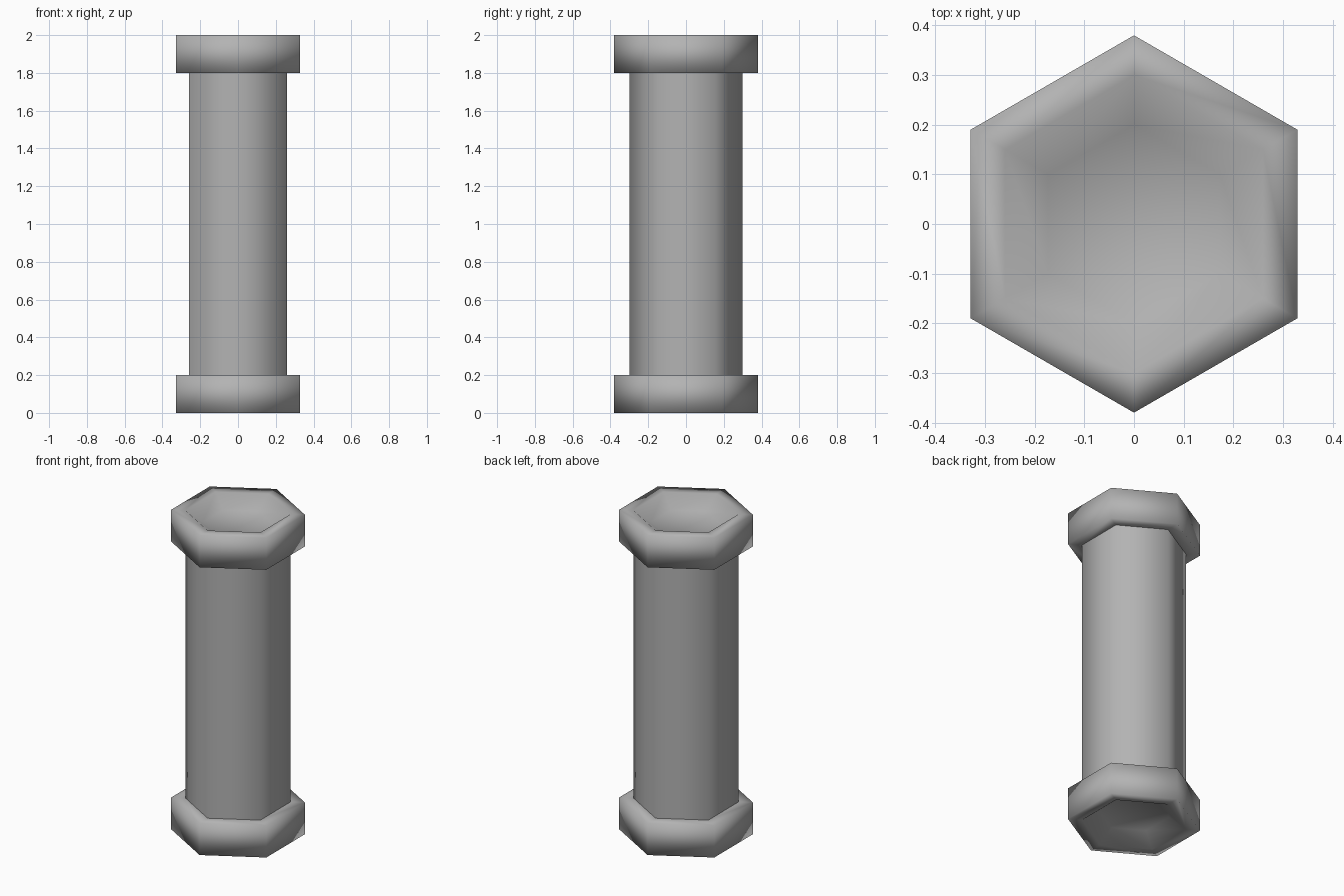
import bpy, bmesh
from math import sin, cos, pi

if "Cube" in bpy.data.objects:
    bpy.data.objects.remove(bpy.data.objects["Cube"])

# Mid-dark grey for all parts
grey = bpy.data.materials.new("dark_grey")
grey.diffuse_color = (0.45, 0.45, 0.45, 1)
grey.use_nodes = True
grey.node_tree.nodes["Principled BSDF"].inputs["Base Color"].default_value = grey.diffuse_color


def hex_lathe(name, profile, close_end=False):
    """Sweep (radius, z) points round a hexagon with corners on the y axis."""
    bm = bmesh.new()
    rings = [[bm.verts.new((r * cos(pi / 6 + i * pi / 3), r * sin(pi / 6 + i * pi / 3), z))
              for i in range(6)] for r, z in profile]
    for a, b in zip(rings, rings[1:]):
        for i in range(6):
            j = (i + 1) % 6
            bm.faces.new((a[i], a[j], b[j], b[i]))
    if close_end:
        bm.faces.new(rings[-1])
    # consistent outward direction: the outermost wall must face away from the axis
    bmesh.ops.recalc_face_normals(bm, faces=bm.faces[:])
    wall = max(bm.faces, key=lambda f: f.calc_center_median().xy.length)
    if wall.normal.xy.dot(wall.calc_center_median().xy) < 0:
        bmesh.ops.reverse_faces(bm, faces=bm.faces[:])
    for f in bm.faces:
        f.smooth = True
    me = bpy.data.meshes.new(name)
    bm.to_mesh(me)
    bm.free()
    me.materials.append(grey)
    ob = bpy.data.objects.new(name, me)
    bpy.context.collection.objects.link(ob)
    return ob


# Long hexagonal shaft
hex_lathe("shaft", [(0.30, 0.2), (0.30, 1.8)])

# Wider end collars with a tapered recess, mirrored about the middle
collar = [(0.30, 1.8), (0.38, 1.8), (0.38, 2.0), (0.30, 2.0), (0.20, 1.93)]
hex_lathe("top_collar", collar, True)
hex_lathe("bottom_collar", [(r, 2.0 - z) for r, z in collar], True)
